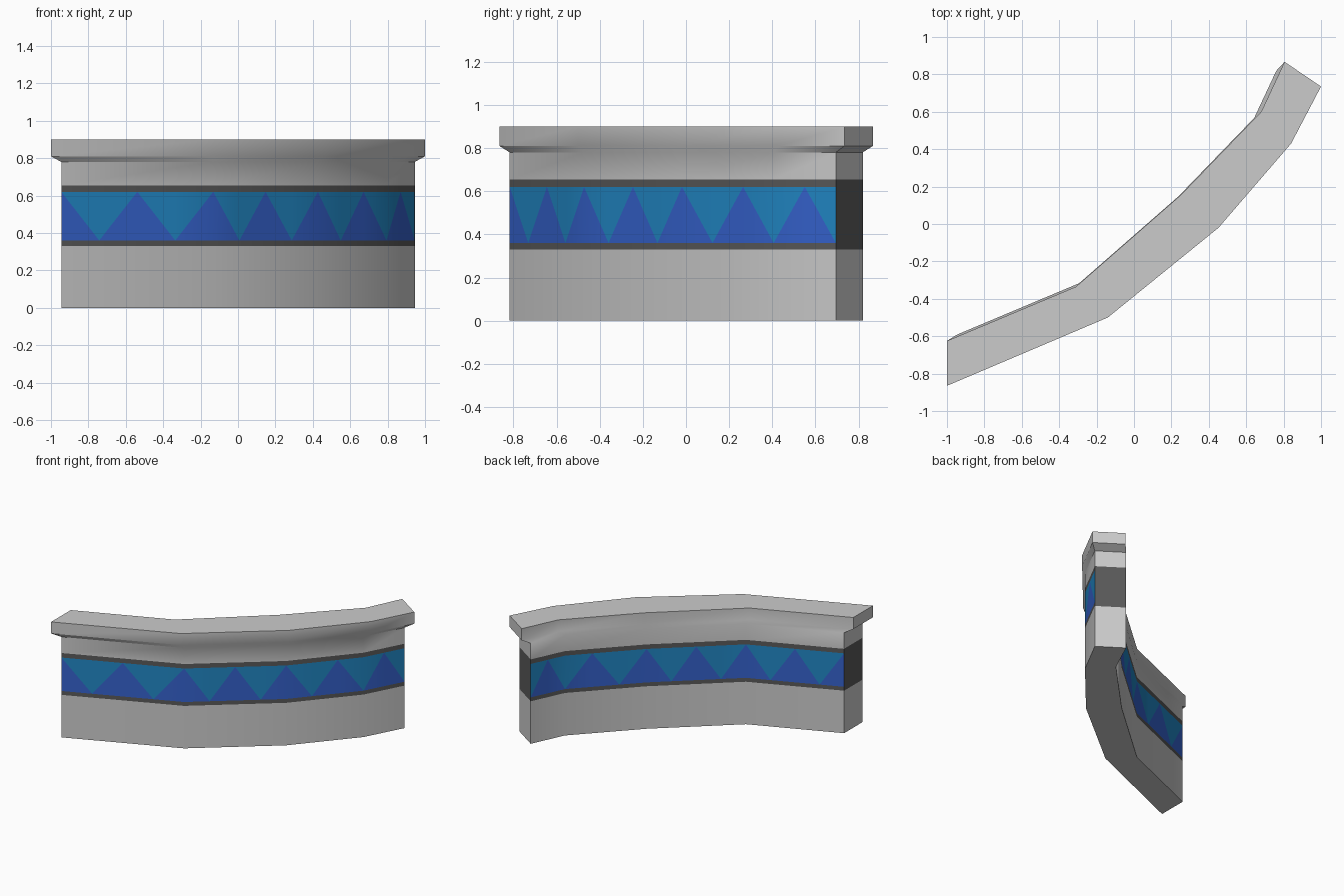
import bpy
from mathutils import Vector

if "Cube" in bpy.data.objects:
    bpy.data.objects.remove(bpy.data.objects["Cube"])

# Plan of the cap, both edges listed from left to right
FRONT = [(-1, -.865), (-.14, -.5), (.452, -.02), (.84, .43), (1, .735)]
BACK = [(-1, -.625), (-.31, -.335), (.25, .155), (.68, .6), (.805, .867)]
HALF_STEPS = [4, 4, 3, 2]      # zigzag half-teeth per wall segment
S = .945                       # wall is slightly smaller than the cap
N = len(FRONT)
RING = FRONT + BACK[::-1]


def material(name, color):
    m = bpy.data.materials.new(name)
    m.diffuse_color = (*color, 1)
    m.use_nodes = True
    m.node_tree.nodes["Principled BSDF"].inputs["Base Color"].default_value = m.diffuse_color
    return m


def make(name, verts, faces, mat=None):
    me = bpy.data.meshes.new(name)
    me.from_pydata(verts, [], faces)
    me.update()
    ob = bpy.data.objects.new(name, me)
    bpy.context.collection.objects.link(ob)
    if mat:
        me.materials.append(mat)
    bpy.ops.object.select_all(action='DESELECT')
    ob.select_set(True)
    bpy.context.view_layer.objects.active = ob
    bpy.ops.object.shade_smooth_by_angle(angle=0.6)
    return ob


def loft(name, levels, mat=None, bottom=False, top=False, ends_only=False):
    """Walls between (z, scale) rings; the end strips only if asked."""
    n = len(RING)
    verts = [(x * s, y * s, z) for z, s in levels for x, y in RING]
    sides = (N - 1, n - 1) if ends_only else range(n)
    faces = [(k * n + i, k * n + (i + 1) % n, (k + 1) * n + (i + 1) % n, (k + 1) * n + i)
             for k in range(len(levels) - 1) for i in sides]
    last = (len(levels) - 1) * n
    for i in range(N - 1):     # floor and top as quads across the wall
        quad = (i, i + 1, n - 2 - i, n - 1 - i)
        if bottom:
            faces.append(quad[::-1])
        if top:
            faces.append(tuple(last + q for q in quad))
    return make(name, verts, faces, mat)


def zigzag(side, edge, flip):
    """Two-tone triangle frieze along one face of the wall."""
    pts = [Vector(edge[0])]
    for a, b, k in zip(edge, edge[1:], HALF_STEPS):
        pts += [Vector(a).lerp(Vector(b), j / k) for j in range(1, k + 1)]
    verts = [(p.x * S, p.y * S, z) for p in pts for z in (.36, .62)]
    dark, light = [], []
    for i in range(len(pts) - 1):
        b0, t0, b1, t1 = range(2 * i, 2 * i + 4)
        if i % 2 == 0:
            dark.append((b0, b1, t0))
            light.append((b1, t1, t0))
        else:
            light.append((b0, t1, t0))
            dark.append((b0, b1, t1))
    for label, tris, mat in (("teeth", dark, deep_blue), ("gaps", light, light_blue)):
        make(f"{side}_frieze_{label}", verts, [t[::-1] if flip else t for t in tris], mat)


trim = material("dark_trim", (.1, .1, .1))
deep_blue = material("deep_blue", (.035, .12, .6))
light_blue = material("light_blue", (.015, .24, .55))

# Grey wall and overhanging cap
loft("wall_base", [(0, S), (.33, S)], bottom=True)
loft("wall_cap", [(.655, S), (.78, S), (.81, 1), (.9, 1)], top=True)

# Dark trim around the frieze
loft("trim_lower", [(.33, S), (.36, S)], trim)
loft("trim_upper", [(.62, S), (.655, S)], trim)
loft("trim_ends", [(.36, S), (.62, S)], trim, ends_only=True)

# Blue frieze on both faces
zigzag("front", FRONT, False)
zigzag("back", BACK, True)
